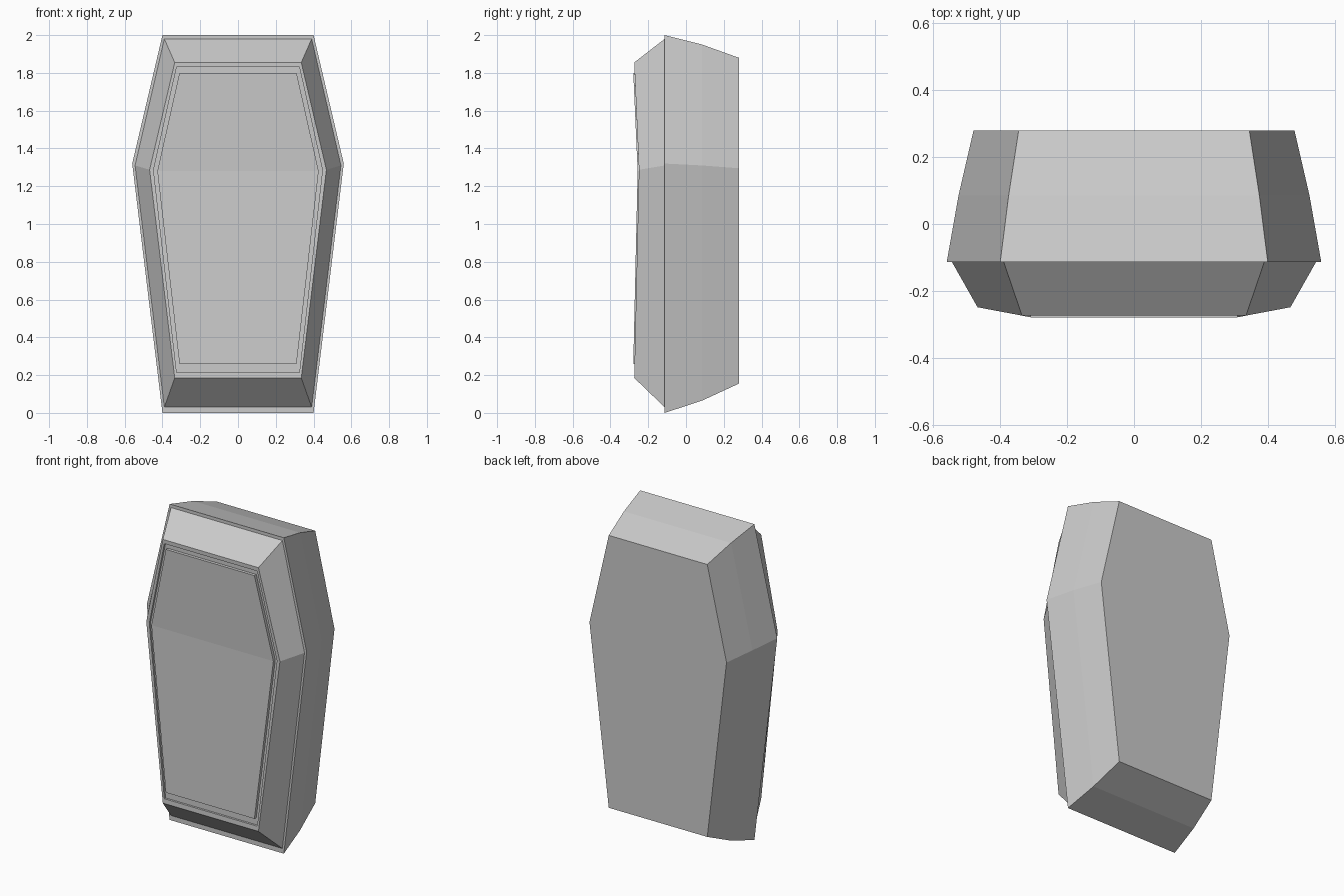
import bpy, bmesh

if "Cube" in bpy.data.objects:
    bpy.data.objects.remove(bpy.data.objects["Cube"])


def ring(y_end, y_mid, x_end, x_mid, z_top, z_mid, z_bot):
    """Six-sided coffin outline; the shoulder points may sit at another depth."""
    return [(-x_end, y_end, z_bot), (x_end, y_end, z_bot), (x_mid, y_mid, z_mid),
            (x_end, y_end, z_top), (-x_end, y_end, z_top), (-x_mid, y_mid, z_mid)]


def loft(name, rings):
    """Bridge outlines from back to front and cap both ends, split at the shoulders."""
    bm = bmesh.new()
    loops = [[bm.verts.new(p) for p in r] for r in rings]
    for a, b in zip(loops, loops[1:]):
        for i in range(6):
            j = (i + 1) % 6
            bm.faces.new((a[i], a[j], b[j], b[i]))
    for v in (loops[0], loops[-1]):
        bm.faces.new((v[0], v[1], v[2], v[5]))
        bm.faces.new((v[5], v[2], v[3], v[4]))
    bmesh.ops.recalc_face_normals(bm, faces=bm.faces)
    mesh = bpy.data.meshes.new(name)
    bm.to_mesh(mesh)
    bm.free()
    obj = bpy.data.objects.new(name, mesh)
    bpy.context.collection.objects.link(obj)
    return obj


# Casket body: tapers toward the back in two slopes
loft("casket_body", [
    ring(0.28, 0.28, 0.345, 0.48, 1.88, 1.295, 0.155),
    ring(0.085, 0.085, 0.375, 0.525, 1.95, 1.31, 0.065),
    ring(-0.113, -0.113, 0.40, 0.56, 2.0, 1.32, 0.0),
])

# Lid: bevelled sides, flat rim, narrow groove, then the raised centre panel
loft("lid", [
    ring(-0.113, -0.113, 0.39, 0.545, 1.98, 1.31, 0.03),
    ring(-0.274, -0.249, 0.335, 0.468, 1.855, 1.287, 0.185),
    ring(-0.273, -0.249, 0.325, 0.447, 1.83, 1.285, 0.215),
    ring(-0.260, -0.237, 0.325, 0.447, 1.83, 1.285, 0.215),
    ring(-0.260, -0.237, 0.31, 0.427, 1.80, 1.28, 0.26),
    ring(-0.279, -0.256, 0.31, 0.427, 1.80, 1.28, 0.26),
])
